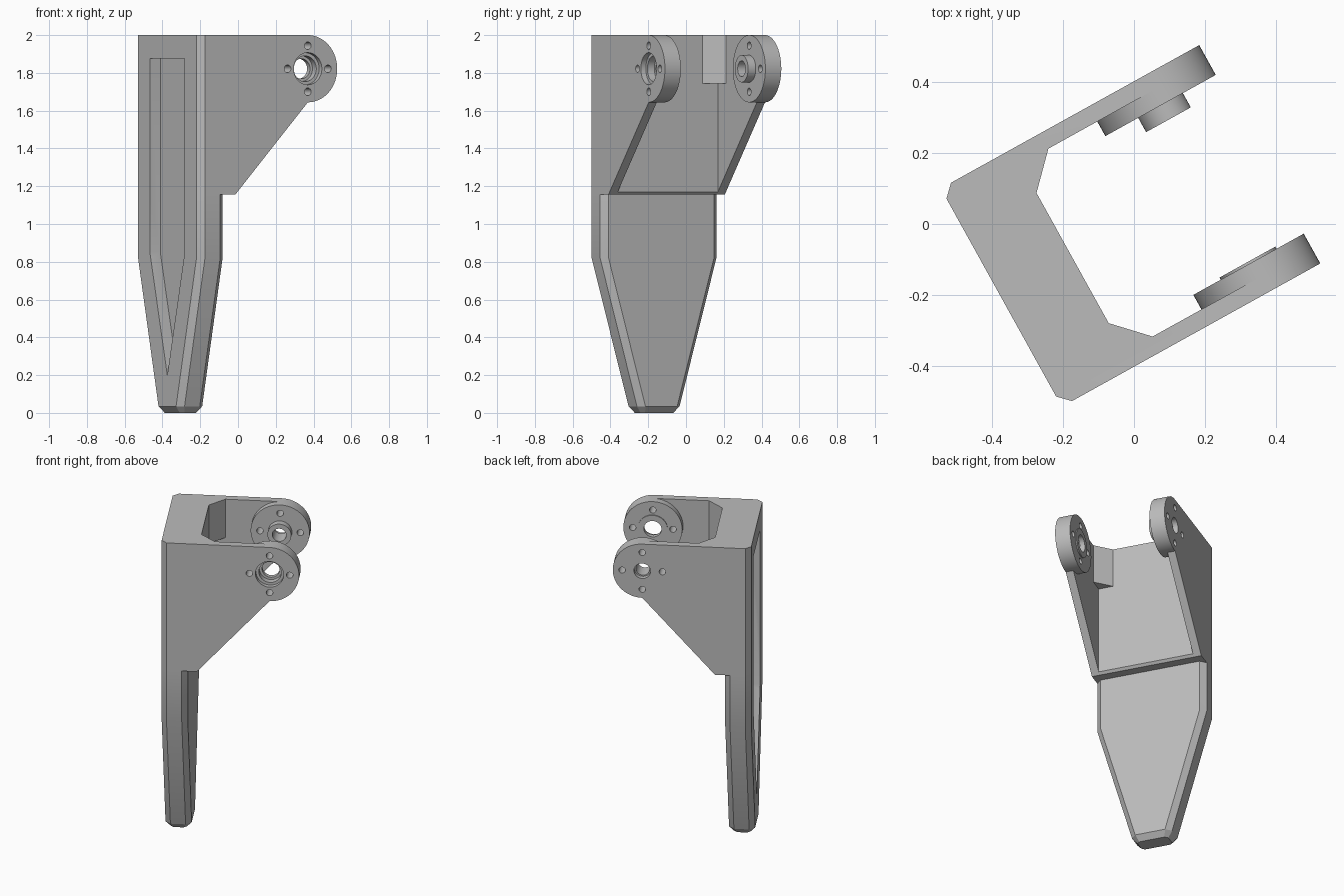
import bpy, bmesh, math

if "Cube" in bpy.data.objects:
    bpy.data.objects.remove(bpy.data.objects["Cube"])

YAW = math.radians(29)        # whole bracket is turned about z
BACK, HALF, CH = -0.428, 0.352, 0.033
PIVOT_U, PIVOT_Z, LUG_R = 0.2275, 1.822, 0.178
SPLIT, BEND = 1.155, 0.82     # heights where the column starts and tapers

grey = bpy.data.materials.new("plain_grey")
grey.use_nodes = True
grey.diffuse_color = (0.5, 0.5, 0.5, 1)
grey.node_tree.nodes["Principled BSDF"].inputs["Base Color"].default_value = (0.5, 0.5, 0.5, 1)


def loft(name, rings):
    """Solid through a list of equal-length rings, capped at both ends."""
    bm = bmesh.new()
    rows = [[bm.verts.new(p) for p in ring] for ring in rings]
    n = len(rows[0])
    for a, b in zip(rows, rows[1:]):
        for i in range(n):
            j = (i + 1) % n
            bm.faces.new((a[i], a[j], b[j], b[i]))
    bm.faces.new(rows[0])
    bm.faces.new(rows[-1])
    bmesh.ops.recalc_face_normals(bm, faces=bm.faces)
    mesh = bpy.data.meshes.new(name)
    bm.to_mesh(mesh)
    bm.free()
    obj = bpy.data.objects.new(name, mesh)
    obj.rotation_euler.z = YAW
    mesh.materials.append(grey)
    bpy.context.collection.objects.link(obj)
    return obj


def prism(name, pts, axis, lo, hi):
    """Extrude a 2D outline along one axis."""
    place = {"x": lambda a, b, t: (t, a, b),
             "y": lambda a, b, t: (a, t, b),
             "z": lambda a, b, t: (a, b, t)}[axis]
    return loft(name, [[place(a, b, t) for a, b in pts] for t in (lo, hi)])


def circle(r, u=PIVOT_U, z=PIVOT_Z, n=64):
    return [(u + r * math.cos(2 * math.pi * i / n), z + r * math.sin(2 * math.pi * i / n))
            for i in range(n)]


def combine(target, tool, operation):
    bpy.context.view_layer.update()
    mod = target.modifiers.new("combine", "BOOLEAN")
    mod.operation, mod.solver, mod.object = operation, "EXACT", tool
    bpy.context.view_layer.objects.active = target
    bpy.ops.object.modifier_apply(modifier=mod.name)
    bpy.data.objects.remove(tool)


def section(z, half, inset=0.0):
    """Rectangle with chamfered corners at height z."""
    a, b, h, c = BACK + inset, -0.27 - inset, half - inset, CH * (1 - inset / CH * 0.5)
    return [(a + c, -h, z), (b - c, -h, z), (b, -h + c, z), (b, h - c, z),
            (b - c, h, z), (a + c, h, z), (a, h - c, z), (a, -h + c, z)]


# Upper bracket: side outline with a rounded pivot end, trimmed by the U-shaped plan
arc = [(PIVOT_U + LUG_R * math.sin(math.pi * i / 32), PIVOT_Z - LUG_R * math.cos(math.pi * i / 32))
       for i in range(33)]
side = [(BACK, 2.0), (BACK, SPLIT), (-0.212, SPLIT)] + arc
bracket = prism("finger_bracket", side, "y", -HALF, HALF)
plan = [(BACK + CH, -HALF), (0.5, -HALF), (0.5, -0.303), (-0.198, -0.303),
        (-0.198, 0.303), (0.5, 0.303), (0.5, HALF), (BACK + CH, HALF),
        (BACK, HALF - CH), (BACK, -HALF + CH)]
combine(bracket, prism("plan_cutter", plan, "z", 1.0, 2.2), "INTERSECT")

# Tapered lower column with a bevelled tip
column = loft("column", [section(0, 0.129, 0.03), section(0.035, 0.129),
                         section(BEND, HALF), section(SPLIT, HALF)])
combine(bracket, column, "UNION")

# Corner gussets and pivot discs on both arms
for s in (-1, 1):
    gusset = [(-0.198, s * 0.21), (-0.108, s * 0.303), (-0.108, s * 0.32),
              (-0.23, s * 0.32), (-0.23, s * 0.21)]
    combine(bracket, prism("gusset", gusset, "z", 1.745, 2.0), "UNION")
    combine(bracket, prism("disc", circle(LUG_R), "y", s * 0.256, s * 0.303), "UNION")

# Raised lip on the right disc, taller boss on the left disc
combine(bracket, prism("lip", circle(0.09), "y", -0.30, -0.249), "UNION")
combine(bracket, prism("boss", circle(0.072), "y", 0.21, 0.30), "UNION")

# Stepped bores: (radius, from, to) across the width
for r, lo, hi in ((0.085, -0.40, -0.322), (0.068, -0.33, -0.28), (0.053, -0.30, -0.20),
                  (0.042, 0.15, 0.40), (0.05, 0.32, 0.40)):
    combine(bracket, prism("bore", circle(r), "y", lo, hi), "DIFFERENCE")

# Four screw holes through each disc
for s in (-1, 1):
    for k in range(4):
        a = k * math.pi / 2
        hole = circle(0.02, PIVOT_U + 0.122 * math.cos(a), PIVOT_Z + 0.122 * math.sin(a), 24)
        combine(bracket, prism("screw_hole", hole, "y", s * 0.2, s * 0.4), "DIFFERENCE")

# Pointed recess in the rear face
recess = [(-0.19, 1.875), (0.19, 1.875), (0.19, 0.85), (0, 0.2), (-0.19, 0.85)]
combine(bracket, prism("recess", recess, "x", BACK - 0.1, BACK + 0.063), "DIFFERENCE")

# Smooth the round parts, keep edges crisp
bpy.ops.object.select_all(action="DESELECT")
bracket.select_set(True)
bpy.context.view_layer.objects.active = bracket
bpy.ops.object.shade_smooth_by_angle(angle=math.radians(20))
